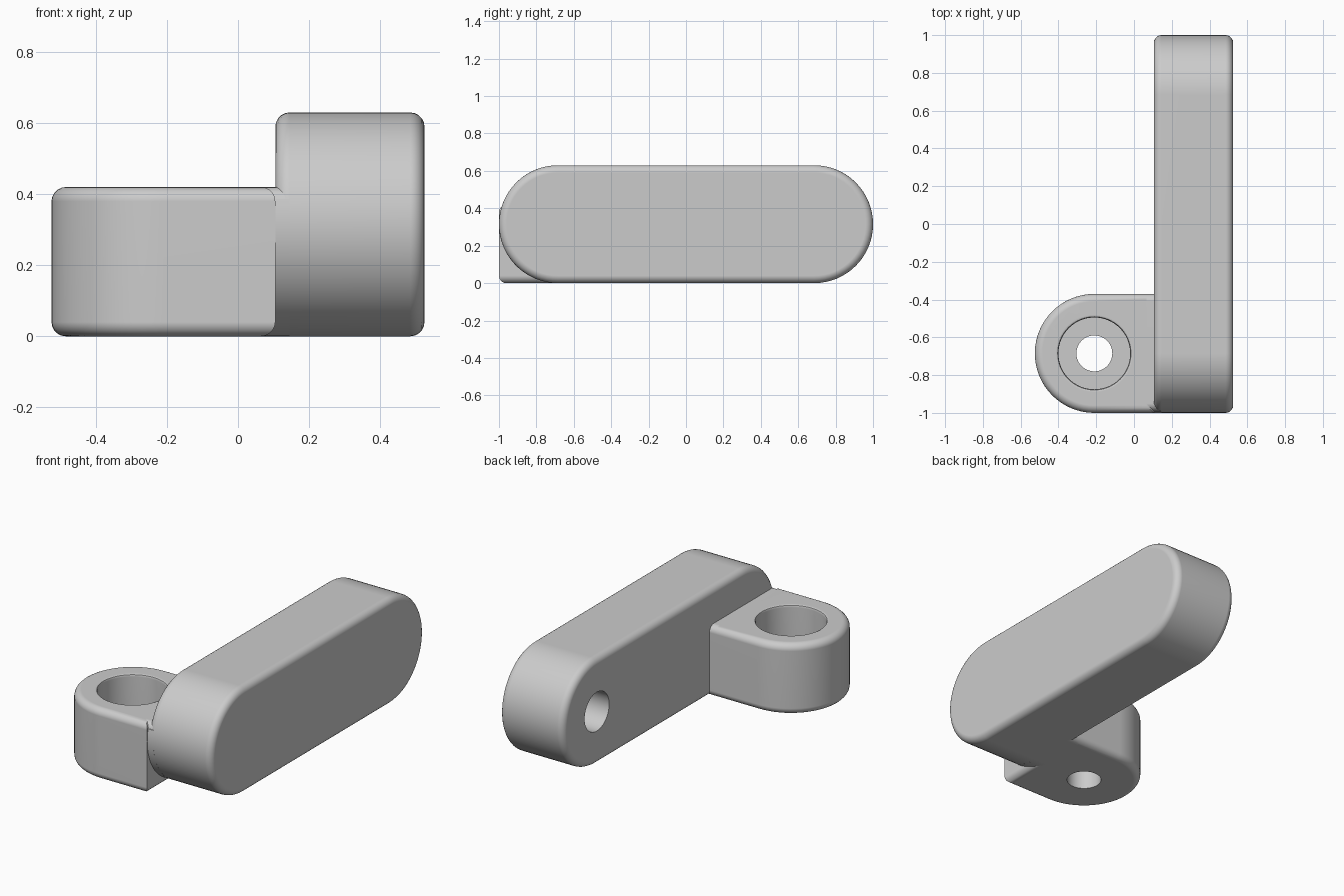
import bpy
import bmesh
from math import cos, sin, radians, tau
from mathutils import Vector, Matrix

cube = bpy.data.objects.get("Cube")
if cube:
    bpy.data.objects.remove(cube, do_unlink=True)

R = 0.315       # end radius of arm and foot
END = 0.685     # distance of the end centres from the middle
EDGE = 0.04     # edge rounding
FACE = 0.105    # plane where foot and arm meet

grey = bpy.data.materials.new("plain grey")
grey.use_nodes = True
colour = (0.6, 0.6, 0.6, 1)
grey.diffuse_color = colour
grey.node_tree.nodes["Principled BSDF"].inputs["Base Color"].default_value = colour


def arc(cx, cy, r, start, stop, steps=32):
    angles = [radians(start + (stop - start) * i / steps) for i in range(steps + 1)]
    return [(cx + r * cos(a), cy + r * sin(a)) for a in angles]


def make_object(name, bm):
    bmesh.ops.recalc_face_normals(bm, faces=bm.faces)
    mesh = bpy.data.meshes.new(name)
    bm.to_mesh(mesh)
    bm.free()
    mesh.materials.append(grey)
    obj = bpy.data.objects.new(name, mesh)
    bpy.context.collection.objects.link(obj)
    return obj


def prism(name, points, place, low, high, rounding=0):
    """Extrude a 2D outline from low to high and round its cap edges."""
    bm = bmesh.new()
    bottom = bm.faces.new([bm.verts.new(place(u, v, low)) for u, v in points])
    made = bmesh.ops.extrude_face_region(bm, geom=[bottom], use_keep_orig=True)
    top = [f for f in made["geom"] if isinstance(f, bmesh.types.BMFace)][0]
    bmesh.ops.translate(bm, vec=Vector(place(0, 0, high)) - Vector(place(0, 0, low)),
                        verts=top.verts)
    bmesh.ops.recalc_face_normals(bm, faces=bm.faces)
    if rounding:
        bmesh.ops.bevel(bm, geom=list(bottom.edges) + list(top.edges), offset=rounding,
                        segments=5, profile=0.5, affect='EDGES', clamp_overlap=True)
    return make_object(name, bm)


def lathe(name, profile, matrix, sides=64):
    """Closed solid of revolution from (radius, height) pairs."""
    bm = bmesh.new()
    rings = [[bm.verts.new(matrix @ Vector((r * cos(tau * i / sides), r * sin(tau * i / sides), z)))
              for i in range(sides)] for r, z in profile]
    for a, b in zip(rings, rings[1:]):
        for i in range(sides):
            j = (i + 1) % sides
            bm.faces.new((a[i], a[j], b[j], b[i]))
    bm.faces.new(rings[0])
    bm.faces.new(rings[-1])
    return make_object(name, bm)


def cut(obj, cutter):
    cutter.hide_render = True
    mod = obj.modifiers.new("hole", 'BOOLEAN')
    mod.operation = 'DIFFERENCE'
    mod.solver = 'EXACT'
    mod.object = cutter
    bpy.context.view_layer.objects.active = obj
    bpy.ops.object.modifier_apply(modifier=mod.name)
    bpy.data.objects.remove(cutter, do_unlink=True)


def side_plane(u, v, w):
    return (w, u, v)


def ground_plane(u, v, w):
    return (u, v, w)


# Long arm with round ends
outline = arc(END, R, R, -90, 90) + arc(-END, R, R, 90, 270)
arm = prism("arm", outline, side_plane, FACE, 0.525, EDGE)

# Blind hole in the inner side of the arm
axis = Matrix.Translation((FACE, END, R)) @ Matrix.Rotation(radians(90), 4, 'Y')
cut(arm, lathe("arm_hole_cutter", [(0.115, -0.1), (0.115, 0.315)], axis))

# Mounting foot with one round end
outline = [(FACE, -END - R), (FACE, -END + R)] + arc(-0.21, -END, R, 90, 270)
foot = prism("foot", outline, ground_plane, 0, 0.42, EDGE)

# Stepped screw hole with a softened rim
profile = [(0.095, -0.1), (0.095, 0.16), (0.19, 0.16), (0.19, 0.405),
           (0.194, 0.415), (0.204, 0.42), (0.204, 0.5)]
cut(foot, lathe("screw_hole_cutter", profile, Matrix.Translation((-0.21, -END, 0))))

# Joint that fills the seam between foot and arm
outline = (arc(-END, R, R, 167, 270) + arc(-END + R - EDGE, EDGE, EDGE, -90, 0, 5)
           + arc(-END + R - EDGE, 0.38, EDGE, 0, 90, 5)
           + arc(-0.95, 0.38, EDGE, 90, 170, 5))
joint = prism("joint", outline, side_plane, FACE - EDGE, FACE + EDGE)

# Smooth shading with flat faces kept clean
for obj in (arm, foot, joint):
    bpy.ops.object.select_all(action='DESELECT')
    obj.select_set(True)
    bpy.context.view_layer.objects.active = obj
    bpy.ops.object.shade_smooth_by_angle(angle=radians(35))
    normals = obj.modifiers.new("clean normals", 'WEIGHTED_NORMAL')
    normals.keep_sharp = True
